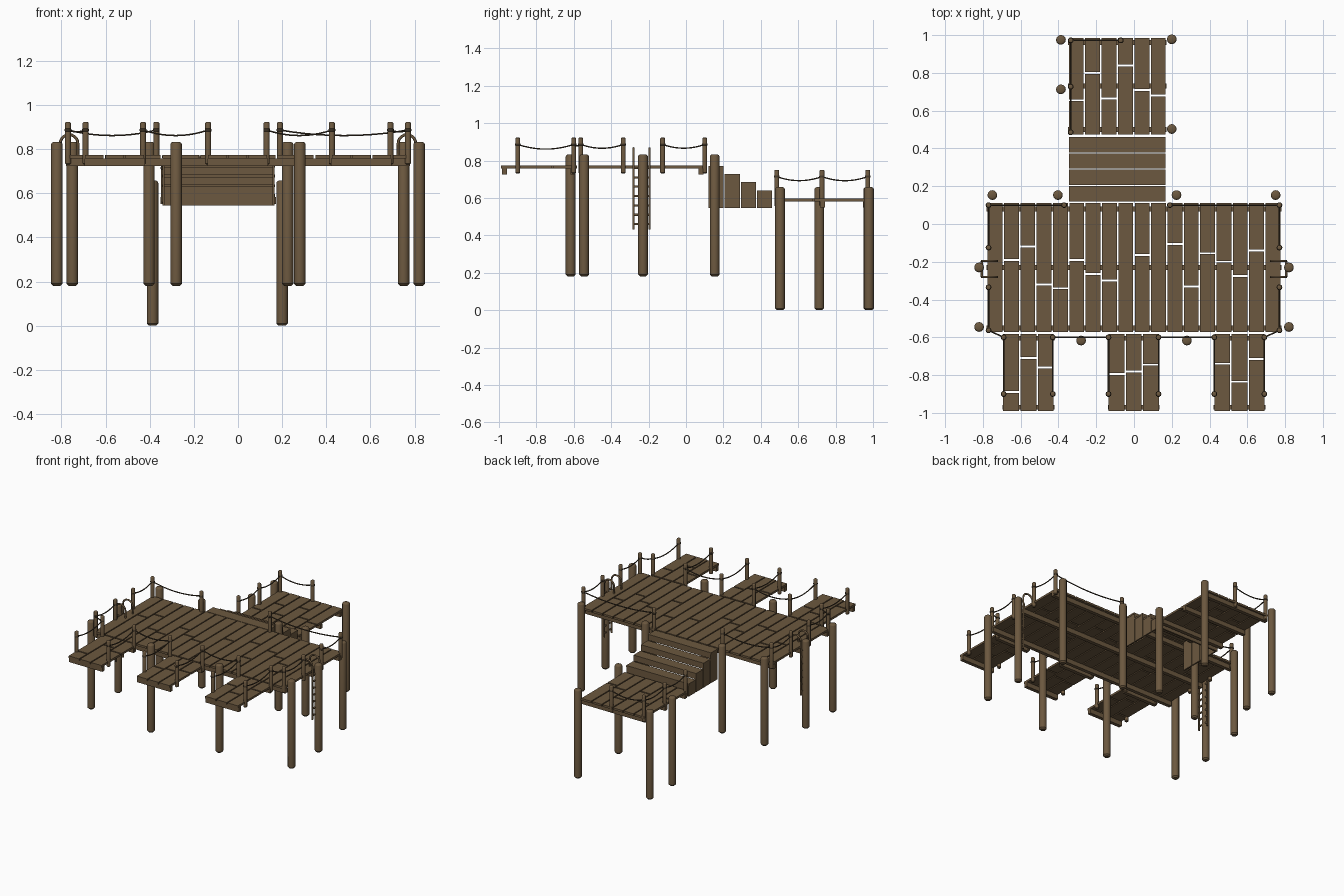
import bpy, bmesh, math
from mathutils import Vector, Matrix

if "Cube" in bpy.data.objects:
    bpy.data.objects.remove(bpy.data.objects["Cube"])


def material(name, col):
    m = bpy.data.materials.new(name)
    m.diffuse_color = (*col, 1)
    m.use_nodes = True
    m.node_tree.nodes["Principled BSDF"].inputs["Base Color"].default_value = m.diffuse_color
    return m


WOOD = material("weathered brown wood", (0.150, 0.098, 0.050))
ROPE = material("dark rope", (0.060, 0.042, 0.024))


def finish(name, bm, mat=WOOD, smooth=False):
    bmesh.ops.recalc_face_normals(bm, faces=bm.faces)
    me = bpy.data.meshes.new(name)
    bm.to_mesh(me)
    bm.free()
    me.materials.append(mat)
    ob = bpy.data.objects.new(name, me)
    bpy.context.collection.objects.link(ob)
    if smooth:
        bpy.ops.object.select_all(action='DESELECT')
        ob.select_set(True)
        bpy.context.view_layer.objects.active = ob
        bpy.ops.object.shade_smooth_by_angle(angle=math.radians(40))
    return ob


def box(bm, x0, x1, y0, y1, z0, z1):
    m = Matrix.Translation(((x0 + x1) / 2, (y0 + y1) / 2, (z0 + z1) / 2)) \
        @ Matrix.Diagonal((x1 - x0, y1 - y0, z1 - z0, 1))
    bmesh.ops.create_cube(bm, size=1, matrix=m)


def log(bm, x, y, z0, z1, r, bevel, sides=12):
    # upright round timber with softened ends
    prof = [(r - bevel, z0), (r, z0 + bevel), (r, z1 - bevel),
            (r - bevel * 0.35, z1 - bevel * 0.35), (r - bevel, z1)]
    rings = [[bm.verts.new((x + q * math.cos(a), y + q * math.sin(a), z))
              for a in (2 * math.pi * i / sides for i in range(sides))] for q, z in prof]
    for lo, hi in zip(rings, rings[1:]):
        for i in range(sides):
            j = (i + 1) % sides
            bm.faces.new((lo[i], lo[j], hi[j], hi[i]))
    bm.faces.new(rings[0][::-1])
    bm.faces.new(rings[-1])


def tube(name, paths, r, mat):
    cu = bpy.data.curves.new(name + "_path", 'CURVE')
    cu.dimensions = '3D'
    cu.bevel_depth = r
    cu.bevel_resolution = 1
    cu.use_fill_caps = True
    for pts in paths:
        sp = cu.splines.new('POLY')
        sp.points.add(len(pts) - 1)
        for p, c in zip(sp.points, pts):
            p.co = (*c, 1)
    tmp = bpy.data.objects.new(name + "_tmp", cu)
    bpy.context.collection.objects.link(tmp)
    bpy.context.view_layer.update()
    me = bpy.data.meshes.new_from_object(tmp.evaluated_get(bpy.context.evaluated_depsgraph_get()))
    bpy.data.objects.remove(tmp)
    me.materials.clear()
    me.materials.append(mat)
    ob = bpy.data.objects.new(name, me)
    bpy.context.collection.objects.link(ob)


def planks(name, x0, x1, y0, y1, z0, z1, splits, gap=0.008):
    # lengthwise planks, each cut once at its split (None = uncut)
    bm = bmesh.new()
    w = (x1 - x0 + gap) / len(splits)
    for i, s in enumerate(splits):
        a = x0 + i * w
        runs = [(y0, y1)] if s is None else [(y0, s - 0.005), (s + 0.005, y1)]
        for p, q in runs:
            box(bm, a, a + w - gap, p, q, z0, z1)
    finish(name, bm)


# decks
planks("main_deck_planks", -0.775, 0.775, -0.572, 0.112, 0.758, 0.773,
       [None, -.19, -.12, -.32, -.34, -.19, -.265, -.3, None,
        -.165, None, -.105, -.33, -.155, -.2, -.275, -.14, None])
FINGERS = [(-.693, -.425), (-.135, .132), (.425, .692)]
for n, ((a, b), s) in enumerate(zip(FINGERS, [(-.89, -.71, -.76), (-.795, -.78, -.745),
                                              (-.74, -.835, -.715)])):
    planks(f"finger_pier_planks_{n + 1}", a, b, -0.99, -0.583, 0.758, 0.773, s)
planks("lower_deck_planks", -0.345, 0.168, 0.475, 0.985, 0.582, 0.597,
       [.655, .8, .665, .84, .71, .68])

# cross beams under the decks
bm = bmesh.new()
for y in (0.08, -0.23, -0.55):
    box(bm, -0.78, 0.78, y - 0.013, y + 0.013, 0.724, 0.758)
for a, b in FINGERS:
    for y in (-0.97, -0.605):
        box(bm, a - 0.003, b + 0.003, y - 0.013, y + 0.013, 0.724, 0.758)
for y in (0.5, 0.73, 0.96):
    box(bm, -0.35, 0.173, y - 0.013, y + 0.013, 0.55, 0.582)
finish("cross_beams", bm)

# stairs: treads, risers and stepped side boards, open underneath
bm = bmesh.new()
for i in range(4):
    y0 = 0.12 + i * 0.0865
    y1, top = y0 + 0.081, 0.771 - i * 0.0435
    box(bm, -0.345, 0.168, y0, y1, top - 0.012, top)
    box(bm, -0.335, 0.158, y1 - 0.012, y1, (top - 0.0435) if i < 3 else 0.545, top - 0.012)
    for x in (-0.343, 0.156):
        box(bm, x, x + 0.01, y0, y1, 0.545, top - 0.012)
finish("stairs", bm)

# thick piles
bm = bmesh.new()
for s in (-1, 1):
    for x, y in [(0.82, -0.545), (0.82, -0.23), (0.75, 0.153), (0.28, -0.617)]:
        log(bm, s * x, y, 0.18, 0.832, 0.026, 0.01)
for x in (-0.403, 0.225):
    log(bm, x, 0.153, 0.18, 0.832, 0.026, 0.01)
for x, y in [(-.387, .975), (-.387, .713), (.2, .978), (.2, .503)]:
    log(bm, x, y, 0, 0.657, 0.026, 0.01)
finish("support_piles", bm, smooth=True)

# rope posts, grouped in runs joined by a sagging rope
runs = [[(-.43, -.9), (-.43, -.6), (-.135, -.6), (-.135, -.9)],
        [(.13, -.9), (.13, -.6), (.425, -.6), (.425, -.9)]]
for s, inner in ((-1, -0.37), (1, 0.19)):
    runs.append([(s * .69, -.9), (s * .69, -.6), (s * .77, -.563), (s * .77, -.335)])
    runs.append([(s * .77, -.125), (s * .77, .1), (inner, .1)])
low_run = [(-.335, .485), (-.335, .727), (-.335, .972), (-.07, .972)]
bm = bmesh.new()
rings = bmesh.new()
ropes = []
for run, base, top in [(r, 0.73, 0.922) for r in runs] + [(low_run, 0.555, 0.75)]:
    for x, y in run:
        log(bm, x, y, base, top, 0.0135, 0.005, 10)
        log(rings, x, y, top - 0.042, top - 0.03, 0.0155, 0.002, 10)
    for p, q in zip(run, run[1:]):
        a, b = Vector((*p, top - 0.036)), Vector((*q, top - 0.036))
        sag = min(0.025, 0.09 * (b - a).length)
        ropes.append([a.lerp(b, t / 10) - Vector((0, 0, 4 * sag * (t / 10) * (1 - t / 10)))
                      for t in range(11)])
finish("rope_posts", bm, smooth=True)
finish("rope_wraps", rings, ROPE, smooth=True)
tube("ropes", ropes, 0.004, ROPE)

# side ladders with rails hooked over the deck edge
rails, rungs = [], []
for s in (-1, 1):
    for y in (-0.28, -0.195):
        arc = [(s * (0.765 + 0.04 * math.cos(a)), y, 0.825 + 0.04 * math.sin(a))
               for a in (math.pi * k / 10 for k in range(11))]
        rails.append([(s * 0.805, y, 0.43)] + arc + [(s * 0.725, y, 0.77)])
    for k in range(7):
        z = 0.46 + 0.05 * k
        rungs.append([(s * 0.805, -0.28, z), (s * 0.805, -0.195, z)])
tube("ladder_rails", rails, 0.0065, WOOD)
tube("ladder_rungs", rungs, 0.0065, WOOD)
